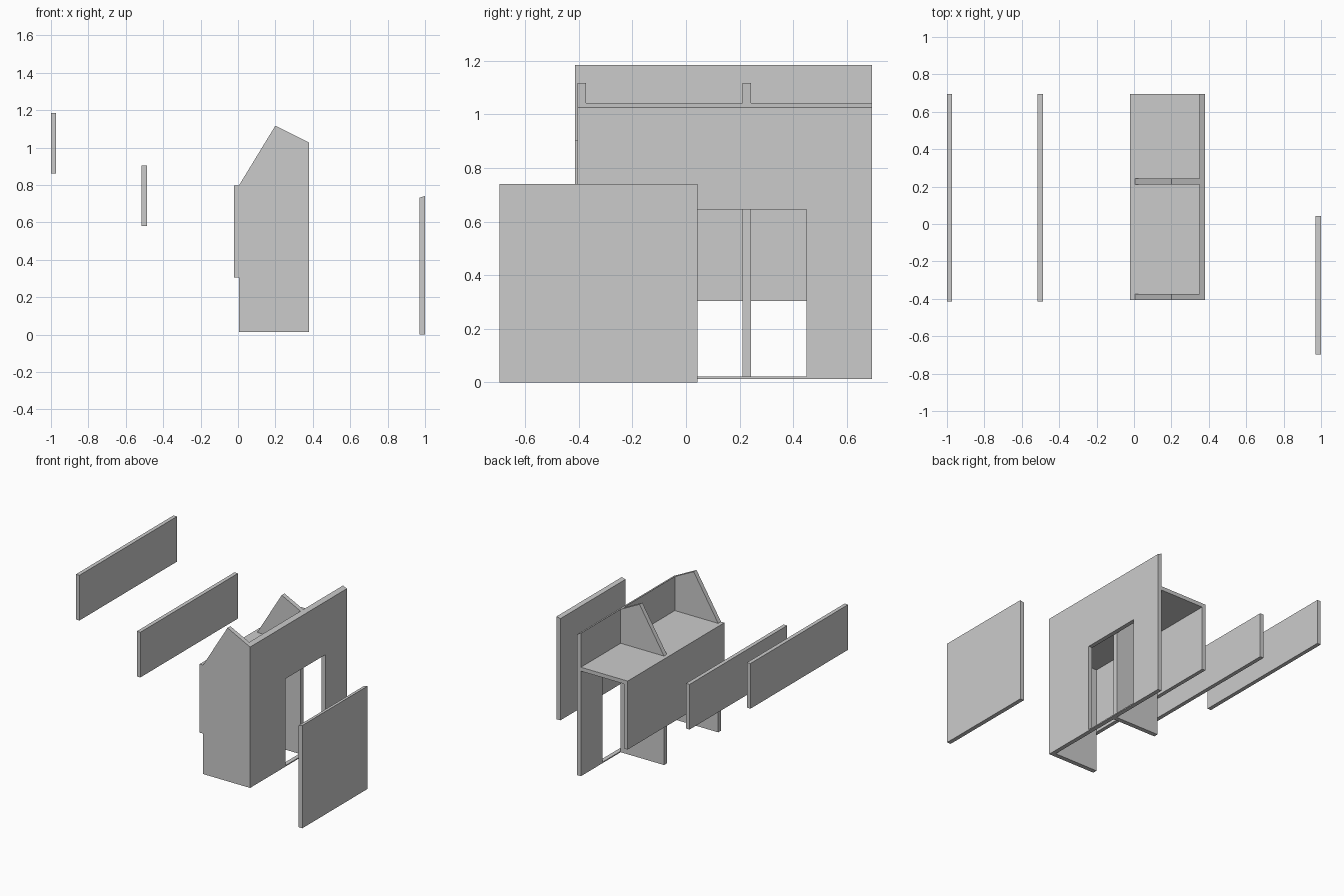
import bpy, bmesh

if "Cube" in bpy.data.objects:
    bpy.data.objects.remove(bpy.data.objects["Cube"])


def extrude_profile(name, pts, y0, y1):
    """Solid made from an x-z profile pulled along y."""
    bm = bmesh.new()
    face = bm.faces.new([bm.verts.new((x, y0, z)) for x, z in pts])
    ext = bmesh.ops.extrude_face_region(bm, geom=[face])
    moved = [v for v in ext["geom"] if isinstance(v, bmesh.types.BMVert)]
    bmesh.ops.translate(bm, verts=moved, vec=(0, y1 - y0, 0))
    bmesh.ops.recalc_face_normals(bm, faces=bm.faces)
    mesh = bpy.data.meshes.new(name)
    bm.to_mesh(mesh)
    bm.free()
    obj = bpy.data.objects.new(name, mesh)
    bpy.context.collection.objects.link(obj)
    return obj


def board(name, x0, x1, y0, y1, z0, z1):
    return extrude_profile(name, [(x0, z0), (x1, z0), (x1, z1), (x0, z1)], y0, y1)


Y0, Y1 = -0.405, 0.695      # length of the counter
FRONT, BACK = 0.005, 0.35   # inner faces of the long panels

# Loose long panels to the left
board("upper_loose_panel", -1.0, -0.972, -0.415, Y1, 0.86, 1.185)
board("lower_loose_panel", -0.515, -0.487, -0.415, Y1, 0.58, 0.905)

# Sliding door with a slightly slanted top
extrude_profile("sliding_door", [(0.97, 0.0), (1.0, 0.0), (1.0, 0.74), (0.97, 0.732)],
                -0.697, 0.043)

# Tall wall with bevelled top edge and a doorway
wall = extrude_profile("tall_wall", [(BACK, 0.013), (0.38, 0.013), (0.38, 1.027), (BACK, 1.042)],
                       Y0, Y1)
cutter = board("doorway_cutter", 0.3, 0.45, -0.005, 0.45, 0.021, 0.645)
cutter.hide_render = True
cutter.hide_viewport = True
cut = wall.modifiers.new("doorway", 'BOOLEAN')
cut.operation = 'DIFFERENCE'
cut.solver = 'EXACT'
cut.object = cutter

# Peaked end wall and inner divider
gable = [(FRONT, 0.013), (BACK, 0.013), (BACK, 1.042), (0.2, 1.117), (FRONT, 0.797)]
for name, y in (("end_wall", Y0), ("divider", 0.211)):
    extrude_profile(name, gable, y, y + 0.032)

# Raised low panel and the shelf level with its top
board("low_panel", -0.022, FRONT, Y0, Y1, 0.304, 0.797)
board("shelf", FRONT, BACK, Y0 + 0.032, Y1, 0.769, 0.797)
